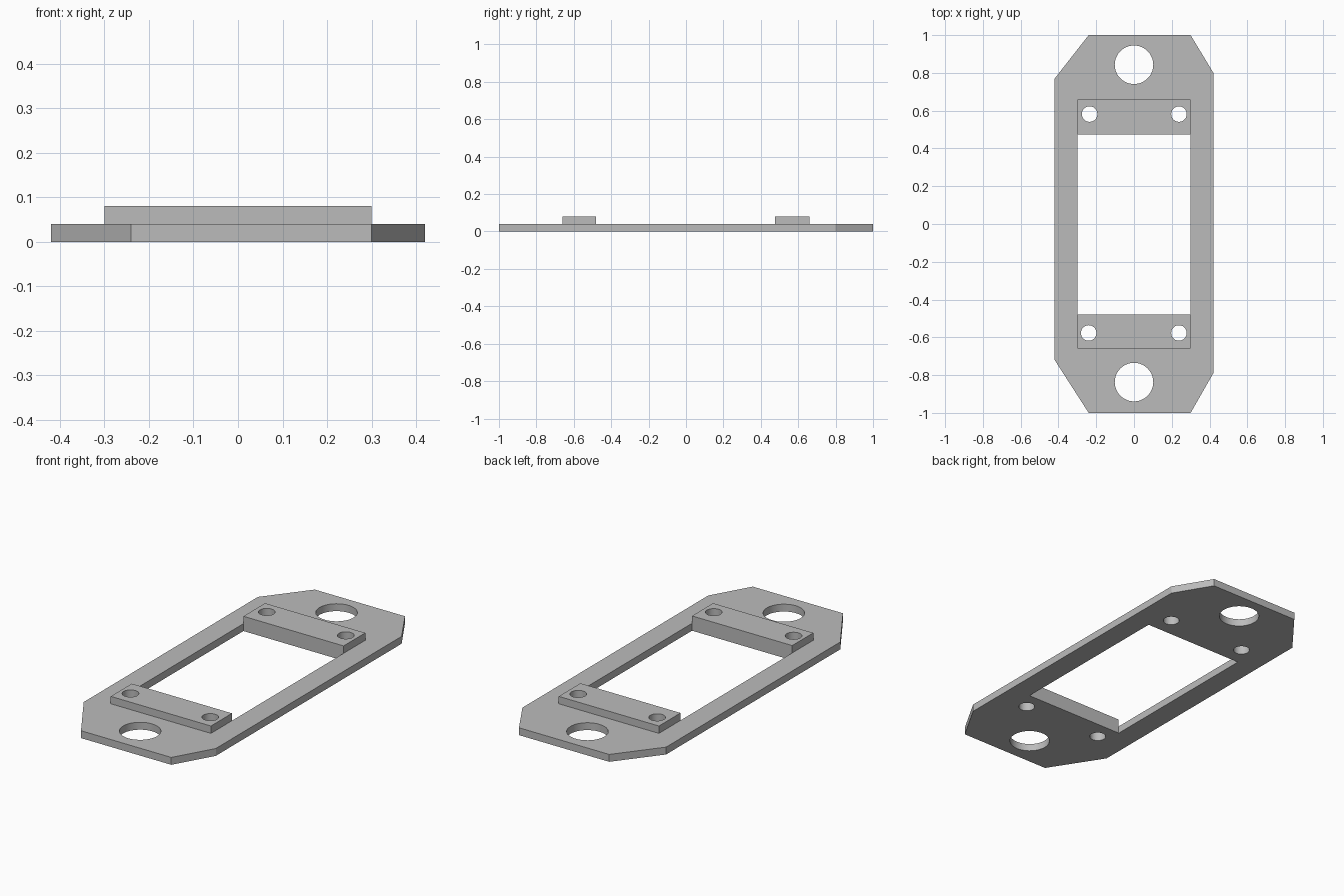
import bpy, bmesh, math

if "Cube" in bpy.data.objects:
    bpy.data.objects.remove(bpy.data.objects["Cube"])

grey = bpy.data.materials.new("plain grey")
grey.diffuse_color = (0.5, 0.5, 0.5, 1)
grey.use_nodes = True
grey.node_tree.nodes["Principled BSDF"].inputs["Base Color"].default_value = grey.diffuse_color


def prism(name, points, z0, z1):
    """Extrude a counter-clockwise outline from z0 to z1."""
    bm = bmesh.new()
    face = bm.faces.new([bm.verts.new((x, y, z0)) for x, y in points])
    top = bmesh.ops.extrude_face_region(bm, geom=[face])["geom"]
    bmesh.ops.translate(bm, vec=(0, 0, z1 - z0),
                        verts=[v for v in top if isinstance(v, bmesh.types.BMVert)])
    bmesh.ops.recalc_face_normals(bm, faces=bm.faces)
    mesh = bpy.data.meshes.new(name)
    bm.to_mesh(mesh)
    bm.free()
    mesh.materials.append(grey)
    obj = bpy.data.objects.new(name, mesh)
    bpy.context.collection.objects.link(obj)
    return obj


def rect(x0, x1, y0, y1):
    return [(x0, y0), (x1, y0), (x1, y1), (x0, y1)]


def circle(x, y, r, n=48):
    return [(x + r * math.cos(2 * math.pi * i / n),
             y + r * math.sin(2 * math.pi * i / n)) for i in range(n)]


def combine(target, tool, operation):
    """Apply a boolean and remove the helper."""
    mod = target.modifiers.new("bool", "BOOLEAN")
    mod.operation, mod.object, mod.solver = operation, tool, "EXACT"
    bpy.context.view_layer.objects.active = target
    bpy.ops.object.modifier_apply(modifier=mod.name)
    bpy.data.objects.remove(tool)


# Base plate with uneven clipped corners
plate = prism("mounting_plate", [(-0.24, -1), (0.30, -1), (0.42, -0.79), (0.42, 0.80),
                                 (0.30, 1), (-0.24, 1), (-0.42, 0.77), (-0.42, -0.72)], 0, 0.04)

# Raised pads at both ends of the window
for y0, y1 in ((0.475, 0.66), (-0.66, -0.48)):
    combine(plate, prism("pad", rect(-0.30, 0.30, y0, y1), 0.02, 0.08), "UNION")

# Central window
combine(plate, prism("window_cutter", rect(-0.30, 0.30, -0.48, 0.475), -0.1, 0.2), "DIFFERENCE")

# Large mounting holes and small screw holes
for x, y, r in ((0, 0.843, 0.102), (0, -0.837, 0.102), (-0.235, 0.582, 0.041),
                (0.238, 0.582, 0.041), (-0.24, -0.577, 0.041), (0.238, -0.577, 0.041)):
    combine(plate, prism("hole_cutter", circle(x, y, r), -0.1, 0.2), "DIFFERENCE")

# Smooth hole walls, sharp edges elsewhere
bpy.ops.object.select_all(action="DESELECT")
plate.select_set(True)
bpy.context.view_layer.objects.active = plate
bpy.ops.object.shade_smooth_by_angle(angle=math.radians(20))
